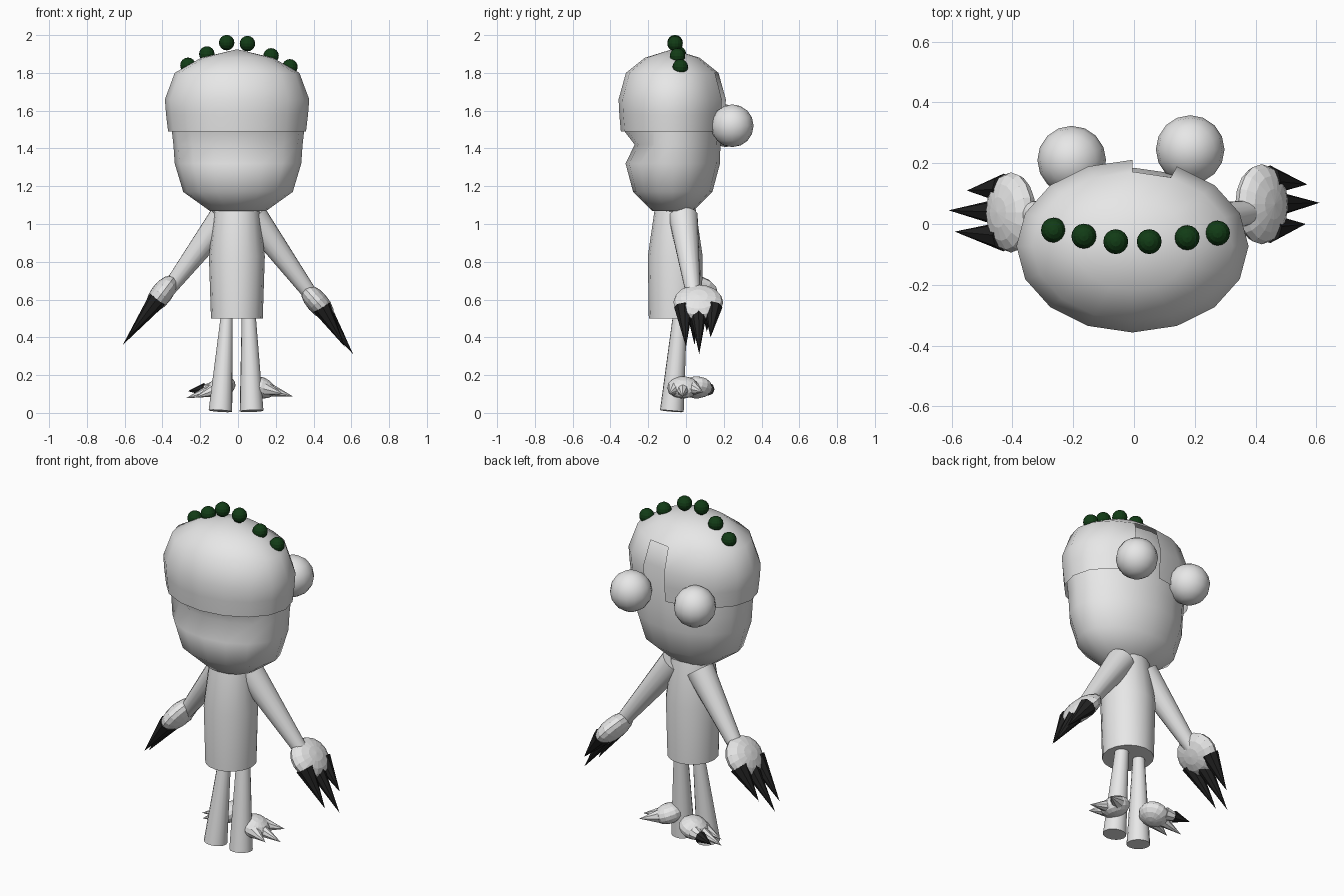
import bpy, bmesh, math
from mathutils import Vector, Matrix

cube = bpy.data.objects.get("Cube")
if cube:
    bpy.data.objects.remove(cube, do_unlink=True)


def material(name, colour):
    mat = bpy.data.materials.new(name)
    mat.use_nodes = True
    mat.diffuse_color = (*colour, 1)
    mat.node_tree.nodes["Principled BSDF"].inputs["Base Color"].default_value = (*colour, 1)
    return mat


GREY = material("light grey", (0.8, 0.8, 0.8))
BLACK = material("claw black", (0.016, 0.016, 0.016))
GREEN = material("dark green", (0.006, 0.045, 0.008))


def finish(name, bm, mat, smooth=True, angle=50):
    mesh = bpy.data.meshes.new(name)
    bm.to_mesh(mesh)
    bm.free()
    mesh.materials.append(mat)
    obj = bpy.data.objects.new(name, mesh)
    bpy.context.collection.objects.link(obj)
    if smooth:
        bpy.ops.object.select_all(action='DESELECT')
        obj.select_set(True)
        bpy.context.view_layer.objects.active = obj
        bpy.ops.object.shade_smooth_by_angle(angle=math.radians(angle))
    return obj


def lathe(centre, rings, segs=16, bottom=None, top=None):
    """Stack of elliptical rings (z, rx, ry), optionally closed by pole points."""
    bm = bmesh.new()
    rows = []
    for z, rx, ry in rings:
        angles = [math.tau * i / segs for i in range(segs)]
        rows.append([bm.verts.new((centre[0] + rx * math.cos(a),
                                   centre[1] + ry * math.sin(a), z)) for a in angles])
    for low, high in zip(rows, rows[1:]):
        for i in range(segs):
            j = (i + 1) % segs
            bm.faces.new((low[i], low[j], high[j], high[i]))
    for z, row, up in ((bottom, rows[0], False), (top, rows[-1], True)):
        if z is None:
            continue
        pole = bm.verts.new((centre[0], centre[1], z))
        for i in range(segs):
            a, b = row[i], row[(i + 1) % segs]
            bm.faces.new((a, b, pole) if up else (b, a, pole))
    return bm


def ellipsoid(name, centre, radii, mat=GREY, direction=None, smooth=True, segs=16, rings=8):
    bm = bmesh.new()
    bmesh.ops.create_uvsphere(bm, u_segments=segs, v_segments=rings, radius=1)
    turn = Matrix()
    if direction:  # local x follows the direction, local y stays level
        x = Vector(direction).normalized()
        y = Vector((0, 0, 1)).cross(x).normalized()
        turn = Matrix((x, y, x.cross(y))).transposed().to_4x4()
    bmesh.ops.transform(bm, verts=bm.verts, matrix=Matrix.Translation(centre) @ turn
                        @ Matrix.Diagonal((*radii, 1)))
    return finish(name, bm, mat, smooth)


def cone(name, start, end, r1, r2=0, mat=GREY, segs=16, smooth=True):
    start, end = Vector(start), Vector(end)
    axis = end - start
    bm = bmesh.new()
    bmesh.ops.create_cone(bm, cap_ends=True, segments=segs, radius1=r1, radius2=r2,
                          depth=axis.length)
    bmesh.ops.transform(bm, verts=bm.verts, matrix=Matrix.Translation((start + end) / 2)
                        @ axis.to_track_quat('Z', 'Y').to_matrix().to_4x4())
    return finish(name, bm, mat, smooth)


# Head, with a shallow dip across the front for the mouth
head = lathe((0, -0.07), [(1.07, 0.15, 0.11), (1.17, 0.29, 0.21), (1.32, 0.335, 0.25),
                          (1.42, 0.342, 0.252), (1.49, 0.35, 0.255), (1.66, 0.36, 0.24),
                          (1.80, 0.30, 0.21)], bottom=1.06, top=1.88)
for v in head.verts:
    if 1.4 < v.co.z < 1.45 and v.co.y < -0.2:
        v.co.y += 0.05
finish("head", head, GREY, angle=70)

# Cap shell with one open slit at the back
cap = lathe((-0.005, -0.073), [(1.49, 0.365, 0.272), (1.58, 0.376, 0.28), (1.66, 0.382, 0.284),
                               (1.80, 0.33, 0.245), (1.88, 0.19, 0.145)], top=1.925)
slit = [f for f in cap.faces if f.calc_center_median().z < 1.79
        and f.calc_center_median().y > 0 and 0.01 < f.calc_center_median().x < 0.13]
bmesh.ops.delete(cap, geom=slit, context='FACES')
finish("cap", cap, GREY, angle=70)

# Two balls behind the cap
for side, x, y in (("right", -0.205, 0.21), ("left", 0.185, 0.245)):
    ellipsoid(side + "_ball", (x, y, 1.52), (0.113,) * 3)

# Row of beads over the crown
beads = [(-0.265, -0.02, 1.84), (-0.165, -0.04, 1.9), (-0.06, -0.058, 1.96),
         (0.05, -0.058, 1.955), (0.175, -0.045, 1.89), (0.275, -0.03, 1.832)]
for i, place in enumerate(beads):
    ellipsoid(f"bead_{i + 1}", place, (0.041,) * 3, GREEN, smooth=False)

# Body
body = lathe((-0.006, -0.057), [(0.5, 0.137, 0.14), (0.83, 0.148, 0.145),
                                (1.07, 0.12, 0.11), (1.15, 0.1, 0.09)], bottom=0.5)
finish("body", body, GREY)

# Arms, hands and claws: shoulder, wrist, hand centre, hand direction, claw tips
limbs = {
    "left": ((0.08, -0.015, 1.04), (0.39, 0.04, 0.62), (0.42, 0.065, 0.585), (0.66, 0, -0.75),
             [(0.565, 0.0, 0.35), (0.61, 0.07, 0.31), (0.57, 0.13, 0.4)]),
    "right": ((-0.08, -0.015, 1.03), (-0.37, 0.04, 0.65), (-0.405, 0.038, 0.63), (-0.6, 0, -0.8),
              [(-0.59, -0.025, 0.39), (-0.61, 0.045, 0.36), (-0.55, 0.11, 0.43)]),
}
for side, (shoulder, wrist, palm, aim, tips) in limbs.items():
    cone(side + "_arm", shoulder, wrist, 0.078, 0.038)
    ellipsoid(side + "_hand", palm, (0.115, 0.132, 0.058), direction=aim, smooth=False)
    for i, tip in enumerate(tips):
        base = Vector(palm) + Vector(aim) * 0.035 + Vector((0, (i - 1) * 0.078, 0))
        cone(f"{side}_claw_{i + 1}", base, tip, 0.05, 0, BLACK, 8, False)

# Legs
cone("left_leg", (0.072, -0.075, 0.01), (0.056, -0.03, 0.54), 0.063, 0.036)
cone("right_leg", (-0.093, -0.075, 0.01), (-0.058, -0.03, 0.54), 0.063, 0.03)

# Feet with three toes each
feet = {
    "left": ((0.12, -0.015, 0.135), [(0.24, -0.09, 0.1), (0.29, -0.02, 0.088), (0.24, 0.09, 0.11)]),
    "right": ((-0.09, 0.055, 0.135), [(-0.23, 0.0, 0.08), (-0.275, 0.06, 0.078),
                                      (-0.265, 0.145, 0.115)]),
}
for side, (centre, tips) in feet.items():
    ellipsoid(side + "_foot", centre, (0.08, 0.085, 0.055),
              direction=(0.9 if side == "left" else -0.9, 0, -0.35), smooth=False)
    for i, tip in enumerate(tips):
        base = Vector(centre).lerp(Vector(tip), 0.22) + Vector((0, (i - 1) * 0.03, 0))
        dark = side == "right" and i == 2
        cone(f"{side}_toe_{i + 1}", base, tip, 0.038, 0, GREY, 8, False)
        if dark:
            cone(side + "_toe_claw", base.lerp(Vector(tip), 0.35), tip, 0.034, 0, BLACK, 8, False)
